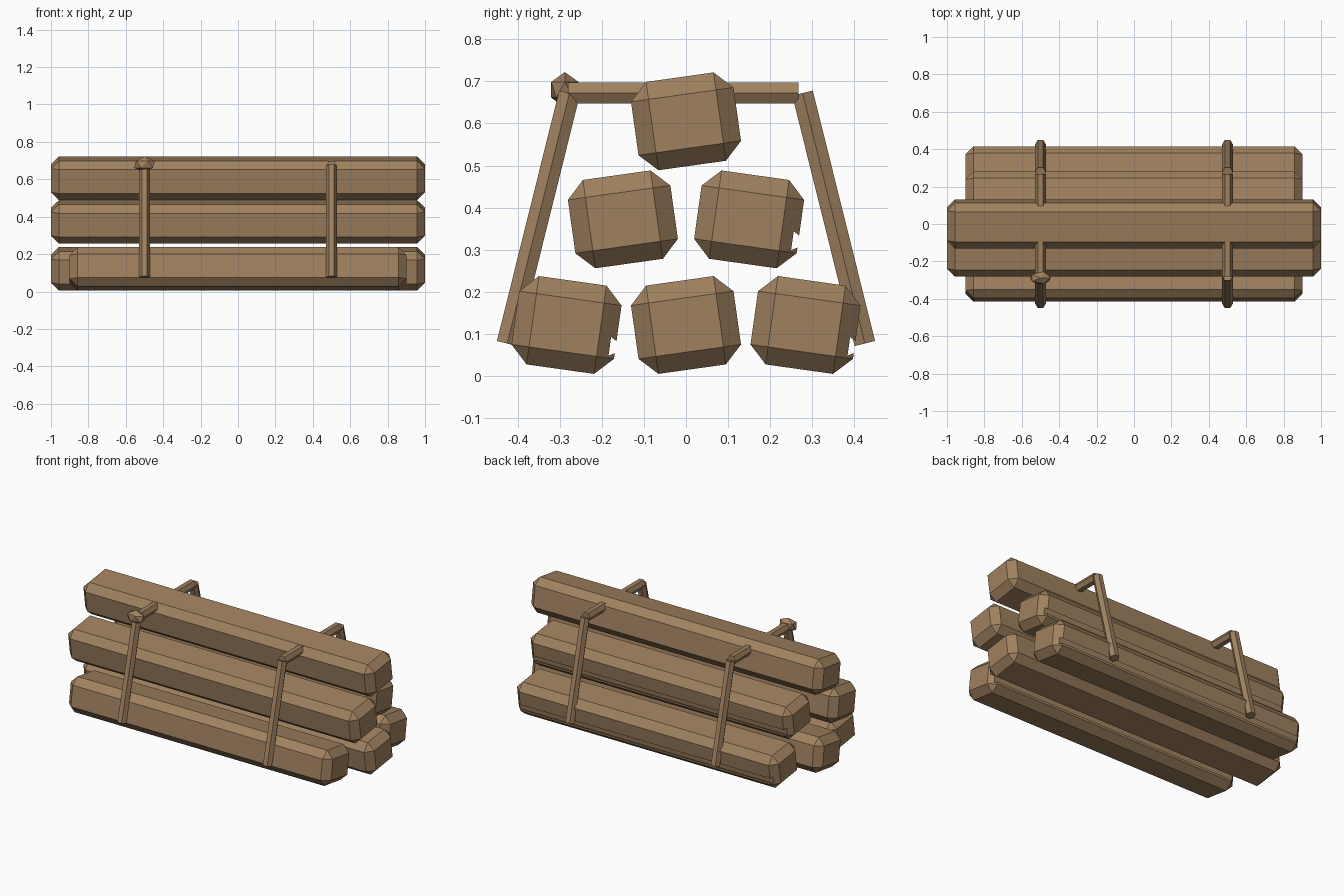
import bpy, bmesh, math
from mathutils import Vector, Matrix

cube = bpy.data.objects.get("Cube")
if cube:
    bpy.data.objects.remove(cube, do_unlink=True)

wood = bpy.data.materials.new("brown_wood")
wood.use_nodes = True
wood.diffuse_color = (0.352, 0.22, 0.115, 1)
wood.node_tree.nodes["Principled BSDF"].inputs["Base Color"].default_value = wood.diffuse_color


def finish(bm, name):
    mesh = bpy.data.meshes.new(name)
    bmesh.ops.recalc_face_normals(bm, faces=bm.faces)
    bm.to_mesh(mesh)
    bm.free()
    mesh.materials.append(wood)
    obj = bpy.data.objects.new(name, mesh)
    bpy.context.collection.objects.link(obj)
    return obj


def log(name, half_length, y, z, tilt):
    """Bevelled box lying along x, rolled by tilt degrees."""
    bm = bmesh.new()
    bmesh.ops.create_cube(bm, size=2)
    bmesh.ops.scale(bm, vec=(half_length, 0.123, 0.106), verts=bm.verts)
    bmesh.ops.bevel(bm, geom=bm.edges[:], offset=0.042, segments=1, affect='EDGES')
    obj = finish(bm, name)
    obj.location = (0, y, z)
    obj.rotation_euler.x = math.radians(tilt)
    return obj


def rod(name, start, end, radius=0.029):
    """Six-sided bar between two points, corners pointing along x."""
    start, end = Vector(start), Vector(end)
    axis = end - start
    bm = bmesh.new()
    bmesh.ops.create_cone(bm, cap_ends=True, segments=6, radius1=radius,
                          radius2=radius, depth=axis.length)
    bmesh.ops.rotate(bm, verts=bm.verts, matrix=Matrix.Rotation(math.pi / 2, 3, 'Z'))
    # put a corner on the x axis whatever the starting angle of the circle
    if max(v.co.x for v in bm.verts) < radius * 0.95:
        bmesh.ops.rotate(bm, verts=bm.verts, matrix=Matrix.Rotation(math.pi / 6, 3, 'Z'))
    roll = math.atan2(-axis.y, axis.z)
    bmesh.ops.rotate(bm, verts=bm.verts, matrix=Matrix.Rotation(roll, 3, 'X'))
    bmesh.ops.translate(bm, vec=(start + end) / 2, verts=bm.verts)
    return finish(bm, name)


# Long logs
log("top_log", 1.0, 0, 0.605, 8)
log("middle_front_log", 1.0, -0.15, 0.372, 8)
log("bottom_center_log", 1.0, 0, 0.121, 8)

# Short logs, each with a split along the lower back edge
bm = bmesh.new()
bmesh.ops.create_cone(bm, cap_ends=True, segments=3, radius1=0.026, radius2=0.026, depth=2.2)
bmesh.ops.rotate(bm, verts=bm.verts, matrix=Matrix.Rotation(math.pi / 2, 3, 'Y'))
bmesh.ops.translate(bm, vec=(0, 0.122, -0.036), verts=bm.verts)
cutter = finish(bm, "split_cutter")
cutter.hide_render = True
cutter.hide_viewport = True

for name, y, z in (("middle_back_log", 0.15, 0.372),
                   ("bottom_back_log", 0.284, 0.121),
                   ("bottom_front_log", -0.284, 0.121)):
    obj = log(name, 0.9, y, z, -8)
    split = cutter.copy()
    split.name = name + "_split_cutter"
    bpy.context.collection.objects.link(split)
    split.location = obj.location
    split.rotation_euler = obj.rotation_euler
    cut = obj.modifiers.new("split", 'BOOLEAN')
    cut.operation = 'DIFFERENCE'
    cut.solver = 'EXACT'
    cut.object = split
bpy.data.objects.remove(cutter, do_unlink=True)

# Straps around the pile
for side, x in (("right", -0.5), ("left", 0.5)):
    rod(side + "_strap_top", (x, -0.28, 0.672), (x, 0.267, 0.672))
    for end, s in (("front", -1), ("back", 1)):
        rod(f"{side}_strap_{end}", (x, s * 0.425, 0.077), (x, s * 0.277, 0.672))

# Knot on the right strap
bm = bmesh.new()
bmesh.ops.create_icosphere(bm, subdivisions=1, radius=1)
bmesh.ops.scale(bm, vec=(0.062, 0.038, 0.042), verts=bm.verts)
bmesh.ops.translate(bm, vec=(-0.5, -0.288, 0.68), verts=bm.verts)
finish(bm, "strap_knot")
